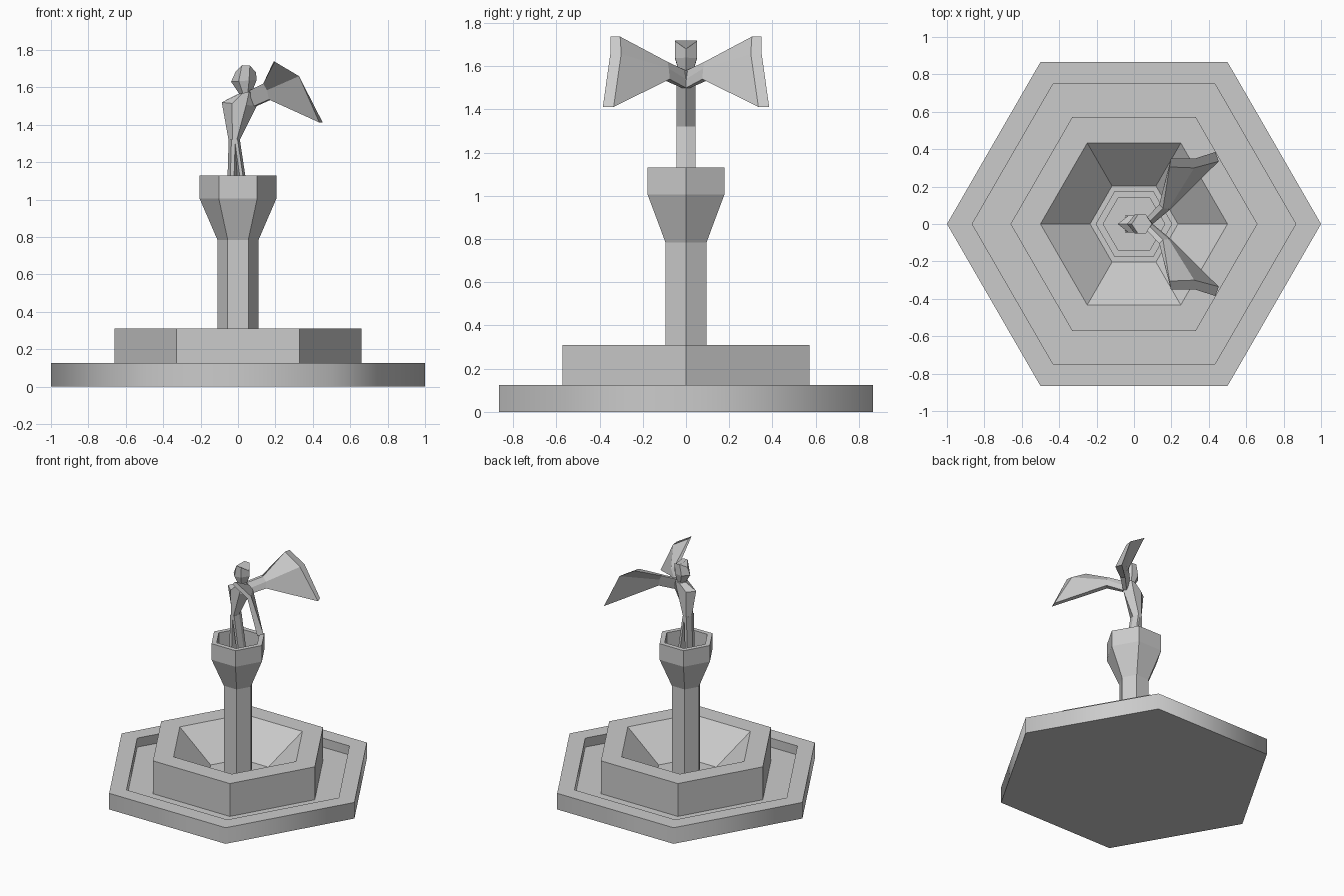
import bpy, bmesh, math
from mathutils import Vector

cube = bpy.data.objects.get("Cube")
if cube:
    bpy.data.objects.remove(cube, do_unlink=True)

STONE = (0.6, 0.6, 0.6, 1)
stone = bpy.data.materials.new("grey stone")
stone.use_nodes = True
stone.diffuse_color = STONE
stone.node_tree.nodes["Principled BSDF"].inputs["Base Color"].default_value = STONE


def loft(name, rings):
    """Skin a stack of equal rings and cap both ends."""
    bm = bmesh.new()
    loops = [[bm.verts.new(p) for p in ring] for ring in rings]
    n = len(loops[0])
    for a, b in zip(loops, loops[1:]):
        for i in range(n):
            j = (i + 1) % n
            bm.faces.new((a[i], a[j], b[j], b[i]))
    bm.faces.new(loops[0][::-1])
    bm.faces.new(loops[-1])
    bmesh.ops.recalc_face_normals(bm, faces=bm.faces)
    mesh = bpy.data.meshes.new(name)
    bm.to_mesh(mesh)
    bm.free()
    mesh.materials.append(stone)
    obj = bpy.data.objects.new(name, mesh)
    bpy.context.collection.objects.link(obj)
    return obj


def hexagon(r, z):
    return [(r * math.cos(math.radians(60 * i)), r * math.sin(math.radians(60 * i)), z)
            for i in range(6)]


def turned(name, profile):
    return loft(name, [hexagon(r, z) for r, z in profile])


def facet(front, back, half, lift=0.0):
    """Long hexagon between two (x, z) points, with its sides lifted."""
    f, b = Vector((front[0], 0, front[1])), Vector((back[0], 0, back[1]))
    up = Vector((0, 0, lift))
    p, q = f.lerp(b, 0.3) + up, f.lerp(b, 0.7) + up
    side = Vector((0, half, 0))
    return [f, p - side, q - side, b, q + side, p + side]


# Fountain: low tray, funnel basin, column with cup
base = turned("base_tray", [(1, 0), (1, .125), (.865, .125), (.865, .055)])
turned("basin", [(.66, .05), (.66, .31), (.5, .31), (.235, .085)])
turned("column_and_cup", [(.11, .08), (.11, .785), (.205, 1.005), (.205, 1.13),
                          (.165, 1.13), (.165, 1.0)])

# Softly shaded tray rim
bpy.ops.object.select_all(action='DESELECT')
base.select_set(True)
bpy.context.view_layer.objects.active = base
bpy.ops.object.shade_smooth_by_angle(angle=math.radians(65))

# Figure: legs, torso, head
loft("front_leg", [facet((-.06, .99), (-.01, .99), .045),
                   facet((-.05, 1.32), (0, 1.32), .045)])
loft("back_leg", [facet((.015, .99), (.06, .99), .045),
                  facet((-.03, 1.32), (.01, 1.32), .045)])
loft("torso", [facet((-.048, 1.305), (.01, 1.32), .045),
               facet((-.087, 1.52), (.1, 1.5), .045),
               facet((.0, 1.565), (.085, 1.58), .045)])
loft("head", [facet((.01, 1.56), (.07, 1.565), .03),
              facet((-.037, 1.63), (.1, 1.64), .05),
              facet((-.012, 1.685), (.096, 1.68), .05, .035)])

# Wings: root, narrow middle, flared outer end
for name, s in (("left_wing", 1), ("right_wing", -1)):
    root = [(.07, 0, 1.58), (.09, 0, 1.54), (.1, 0, 1.5),
            (.085, .02, 1.5), (.07, .025, 1.54), (.055, .02, 1.58)]
    middle = [(.155, .085, 1.62), (.185, .08, 1.59), (.19, .075, 1.54),
              (.165, .1, 1.535), (.155, .105, 1.585), (.135, .105, 1.62)]
    end = [(.19, .305, 1.737), (.322, .3, 1.657), (.453, .335, 1.412),
           (.435, .385, 1.412), (.326, .35, 1.66), (.197, .35, 1.737)]
    loft(name, [[(x, s * y, z) for x, y, z in ring] for ring in (root, middle, end)])
